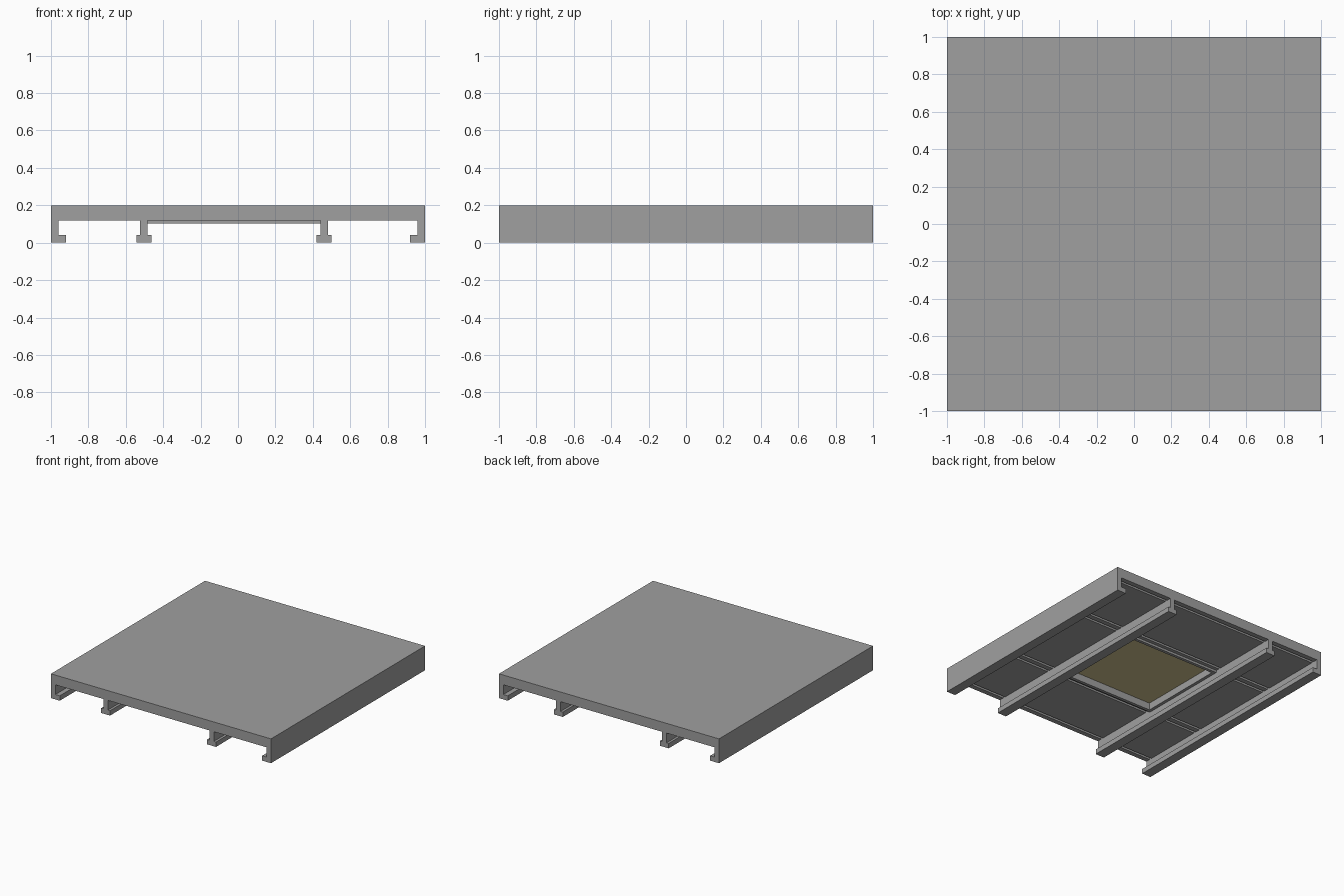
import bpy
import bmesh

old = bpy.data.objects.get("Cube")
if old:
    bpy.data.objects.remove(old, do_unlink=True)


def material(name, rgb):
    mat = bpy.data.materials.new(name)
    mat.use_nodes = True
    color = (*rgb, 1)
    mat.diffuse_color = color
    mat.node_tree.nodes["Principled BSDF"].inputs["Base Color"].default_value = color
    return mat


GREY = material("grey metal", (0.35, 0.35, 0.35))
YELLOW = material("warm light", (0.63, 0.54, 0.28))


def finish(name, bm, mat):
    bmesh.ops.recalc_face_normals(bm, faces=bm.faces)
    mesh = bpy.data.meshes.new(name)
    bm.to_mesh(mesh)
    bm.free()
    mesh.materials.append(mat)
    obj = bpy.data.objects.new(name, mesh)
    bpy.context.collection.objects.link(obj)
    return obj


def box(name, x, y, z, mat=GREY):
    """Box from its low and high limits on each axis."""
    bm = bmesh.new()
    bmesh.ops.create_cube(bm, size=1)
    for v in bm.verts:
        v.co = [lim[0] if c < 0 else lim[1] for c, lim in zip(v.co, (x, y, z))]
    return finish(name, bm, mat)


def rail(name, profile):
    """Extrude an x-z outline along the full depth."""
    bm = bmesh.new()
    face = bm.faces.new([bm.verts.new((x, -1, z)) for x, z in profile])
    new = bmesh.ops.extrude_face_region(bm, geom=[face])["geom"]
    bmesh.ops.translate(bm, vec=(0, 2, 0),
                        verts=[g for g in new if isinstance(g, bmesh.types.BMVert)])
    return finish(name, bm, GREY)


DECK, BEAM, FOOT = 0.165, 0.12, 0.04
LEFT, RIGHT, STEM = 0.46, -0.503, 0.02

# Deck plate
box("deck", (-1, 1), (-1, 1), (DECK, 0.2))

# Outer rails with inward feet
for side, s in (("left", 1), ("right", -1)):
    rail(side + "_outer_rail",
         [(s * x, z) for x, z in ((1, 0), (1, DECK), (0.96, DECK), (0.96, FOOT),
                                  (0.92, FOOT), (0.92, 0))])

# Inner rails with feet on both sides
for side, c in (("left", LEFT), ("right", RIGHT)):
    half = [(0.04, 0), (0.04, FOOT), (STEM, FOOT), (STEM, DECK)]
    rail(side + "_inner_rail",
         [(c + x, z) for x, z in half] + [(c - x, z) for x, z in reversed(half)])

# Cross beams, flush with the ceiling panels
for name, y in (("front_beam", -0.98), ("front_middle_beam", -0.4),
                ("back_middle_beam", 0.4), ("back_beam", 0.98)):
    box(name, (-0.96, 0.96), (y - 0.02, y + 0.02), (BEAM, DECK))

# Ceiling panels between rails and beams, with open joints along the beams
bays = (("left", LEFT + STEM, 0.96), ("centre", RIGHT + STEM, LEFT - STEM),
        ("right", -0.96, RIGHT - STEM))
rows = (("front", -0.94, -0.44), ("middle", -0.36, 0.36), ("back", 0.44, 0.94))
for bay, x0, x1 in bays:
    for row, y0, y1 in rows:
        if (bay, row) != ("centre", "middle"):
            box(f"{row}_{bay}_panel", (x0, x1), (y0, y1), (BEAM, DECK))

# Light frame around a recessed glowing panel
X0, X1, Y, W = RIGHT + STEM, LEFT - STEM, 0.39, 0.025
Z = (0.102, DECK)
box("light_frame_front", (X0, X1), (-Y, -Y + W), Z)
box("light_frame_back", (X0, X1), (Y - W, Y), Z)
box("light_frame_left", (X1 - W, X1), (W - Y, Y - W), Z)
box("light_frame_right", (X0, X0 + W), (W - Y, Y - W), Z)
box("light_panel", (X0 + W, X1 - W), (W - Y, Y - W), (DECK - 0.005, DECK), YELLOW)
